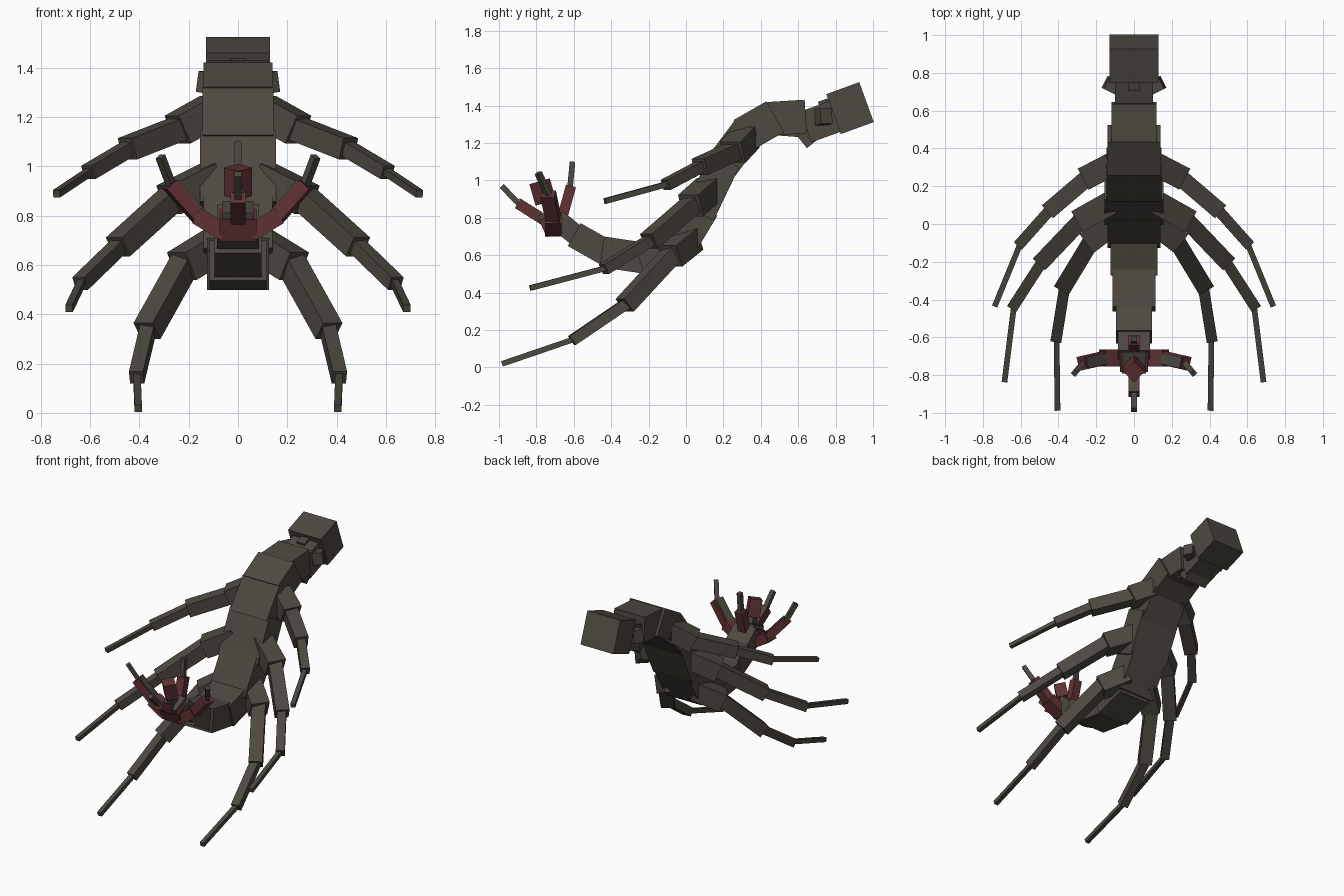
import bpy
from mathutils import Vector, Matrix

cube = bpy.data.objects.get("Cube")
if cube:
    bpy.data.objects.remove(cube, do_unlink=True)


def material(name, rgb):
    m = bpy.data.materials.new(name)
    m.use_nodes = True
    m.diffuse_color = (*rgb, 1)
    m.node_tree.nodes["Principled BSDF"].inputs["Base Color"].default_value = (*rgb, 1)
    return m


SHELL = material("shell_brown", (0.075, 0.065, 0.052))
FLESH = material("flesh_red", (0.12, 0.032, 0.034))


def bar(name, a, b, width, depth, mat=SHELL, side=None, extend=0.0, twist=0.0):
    """Box running from a to b, with width measured along the side direction."""
    a, b = Vector(a), Vector(b)
    axis = (b - a).normalized()
    side = Vector(side) if side else axis.cross(Vector((0, 0, 1)))
    side = (side - axis * side.dot(axis)).normalized()
    rot = Matrix((side, axis.cross(side), axis)).transposed()
    rot = rot @ Matrix.Rotation(twist, 3, 'Z')
    w, d, h = width / 2, depth / 2, (b - a).length / 2 + extend
    mid = (a + b) / 2
    verts = [mid + rot @ Vector((x * w, y * d, z * h))
             for z in (-1, 1) for x, y in ((-1, -1), (1, -1), (1, 1), (-1, 1))]
    faces = [(3, 2, 1, 0), (4, 5, 6, 7)]
    faces += [(i, (i + 1) % 4, (i + 1) % 4 + 4, i + 4) for i in range(4)]
    mesh = bpy.data.meshes.new(name)
    mesh.from_pydata(verts, [], faces)
    mesh.materials.append(mat)
    obj = bpy.data.objects.new(name, mesh)
    bpy.context.collection.objects.link(obj)
    return obj


def mid_bar(name, a, b, width, depth, mat=SHELL, extend=0.0):
    """Box on the centre plane, given as (y, z) end points."""
    return bar(name, (0, *a), (0, *b), width, depth, mat, (1, 0, 0), extend)


# Curved body, from neck to tail: y, z, width, depth
spine = [(0.62, 1.34, 0.24, 0.18), (0.46, 1.33, 0.28, 0.19),
         (0.32, 1.25, 0.29, 0.18), (0.20, 1.09, 0.31, 0.17),
         (0.08, 0.84, 0.28, 0.18), (-0.04, 0.64, 0.25, 0.17),
         (-0.23, 0.585, 0.23, 0.165), (-0.43, 0.615, 0.19, 0.14),
         (-0.58, 0.70, 0.17, 0.11), (-0.69, 0.79, 0, 0)]
for i, (p, q) in enumerate(zip(spine, spine[1:])):
    mid_bar(f"body_segment_{i + 1}", p[:2], q[:2], p[2], p[3], extend=0.02)

# Head, face and jaw
mid_bar("head", (0.789, 1.354), (0.965, 1.418), 0.26, 0.227)
mid_bar("face", (0.64, 1.285), (0.82, 1.35), 0.2, 0.175)
mid_bar("brow", (0.71, 1.405), (0.77, 1.427), 0.06, 0.03)
mid_bar("jaw", (0.62, 1.205), (0.70, 1.27), 0.18, 0.085)
mid_bar("throat_plate", (0.49, 1.25), (0.62, 1.24), 0.14, 0.02)

# Leg joints on the left side, root to tip
legs = {
    "upper": [(0.11, 0.32, 1.225), (0.235, 0.255, 1.155), (0.44, 0.08, 1.075),
              (0.60, -0.10, 0.98), (0.735, -0.43, 0.89)],
    "middle": [(0.11, 0.12, 0.95), (0.27, 0.03, 0.87), (0.48, -0.19, 0.68),
               (0.635, -0.43, 0.53), (0.685, -0.83, 0.425)],
    "lower": [(0.09, 0.02, 0.68), (0.22, -0.08, 0.60), (0.365, -0.32, 0.34),
              (0.41, -0.60, 0.15), (0.405, -0.98, 0.02)],
}
parts = [("root", 0.125), ("thigh", 0.09), ("shin", 0.058), ("tip", 0.03)]
for s, label in ((1, "left"), (-1, "right")):
    def flip(p):
        return (s * p[0], p[1], p[2])

    for name, joints in legs.items():
        for (part, size), a, b in zip(parts, joints, joints[1:]):
            bar(f"{label}_{name}_leg_{part}", flip(a), flip(b), size, size,
                extend=0.012 if part != "tip" else 0.004)

    # Side feature of the face and side claw of the tail
    bar(f"{label}_cheek", (s * 0.09, 0.72, 1.335), (s * 0.15, 0.75, 1.345), 0.07, 0.085)
    low, bend, high, tip = map(flip, [(0.06, -0.71, 0.735), (0.16, -0.71, 0.795),
                                      (0.27, -0.735, 0.92), (0.315, -0.79, 1.04)])
    bar(f"{label}_claw_base", low, bend, 0.09, 0.07, FLESH, extend=0.01)
    bar(f"{label}_claw_arm", bend, high, 0.075, 0.055, FLESH, extend=0.01)
    bar(f"{label}_claw_tip", high, tip, 0.03, 0.03)
    # Dark inner skin on the arm
    lift = Vector((-s * 0.02, 0, 0.022))
    bar(f"{label}_claw_lining", Vector(bend) + lift, Vector(high) + lift, 0.06, 0.009)

# Tail cup with front and rear claws
mid_bar("tail_cup", (-0.69, 0.72), (-0.73, 0.81), 0.15, 0.12, FLESH)
mid_bar("tail_cup_rim", (-0.72, 0.80), (-0.735, 0.835), 0.125, 0.125)
mid_bar("front_claw_arm", (-0.75, 0.78), (-0.90, 0.875), 0.06, 0.055, FLESH)
mid_bar("front_claw_lining", (-0.77, 0.825), (-0.89, 0.90), 0.05, 0.009)
mid_bar("front_claw_tip", (-0.89, 0.87), (-0.985, 0.97), 0.03, 0.03)
mid_bar("rear_claw_arm", (-0.67, 0.77), (-0.615, 0.97), 0.06, 0.055, FLESH)
mid_bar("rear_claw_tip", (-0.62, 0.96), (-0.607, 1.10), 0.03, 0.03)

# Central bud, turned so that an edge faces forward
bar("bud_stem", (0, -0.72, 0.80), (0, -0.755, 0.90), 0.05, 0.05, SHELL, (1, 0, 0))
bar("bud", (0, -0.75, 0.88), (0, -0.783, 0.995), 0.08, 0.08, FLESH, (1, 0, 0), 0, 0.785)
